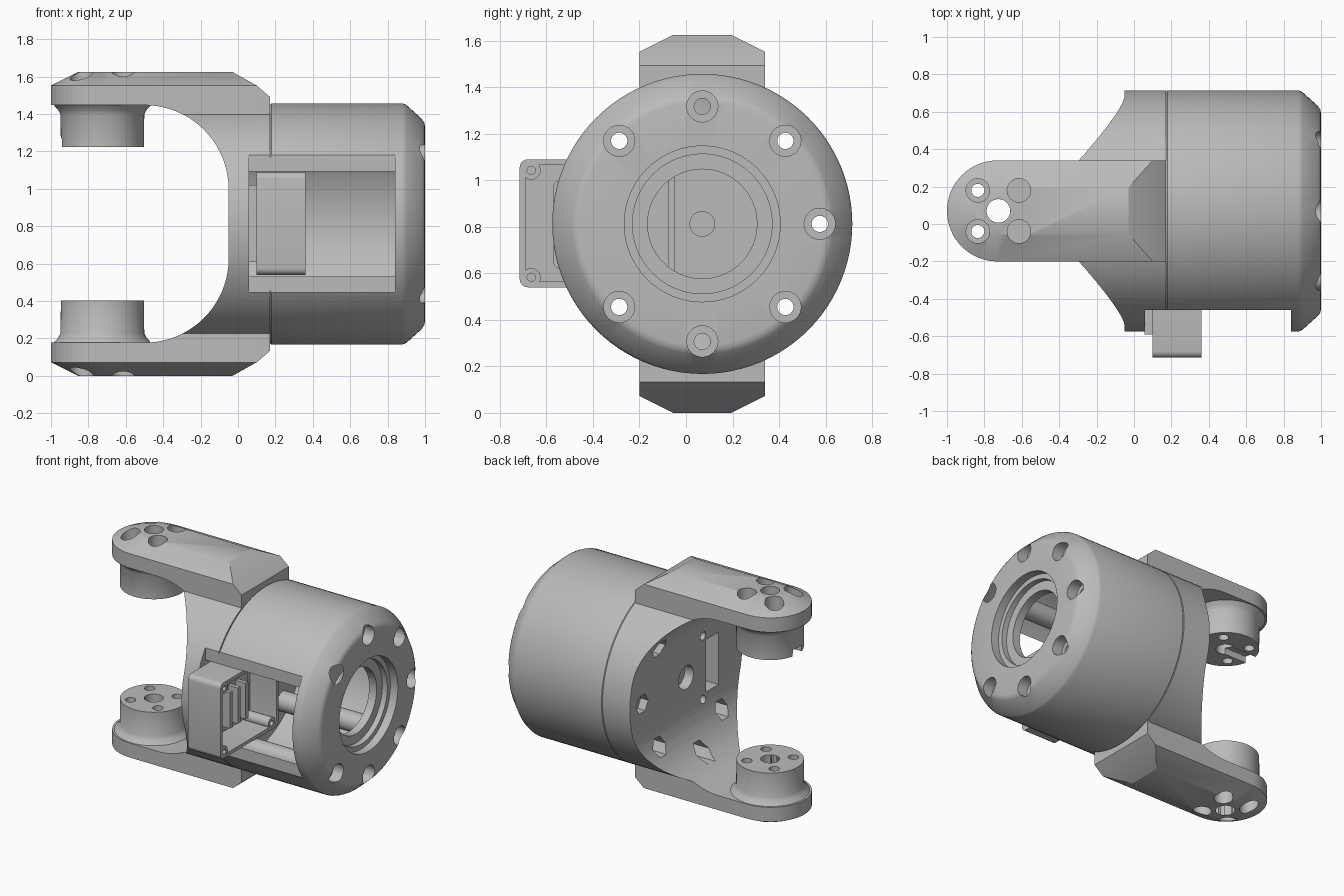
import bpy, bmesh, math
from mathutils import Matrix, Vector

if "Cube" in bpy.data.objects:
    bpy.data.objects.remove(bpy.data.objects["Cube"], do_unlink=True)

YC, ZC = 0.07, 0.8125          # axis of the round body
PIN_X = -0.725                 # axis of the fork pivots
BOLT_R = 0.505
TO_X = Matrix.Rotation(math.pi / 2, 4, 'Y')
SEG = 96

grey = bpy.data.materials.new("plain grey")
grey.use_nodes = True
grey.diffuse_color = (0.5, 0.5, 0.5, 1)
grey.node_tree.nodes["Principled BSDF"].inputs["Base Color"].default_value = (0.5, 0.5, 0.5, 1)


def finish(name, bm):
    bmesh.ops.remove_doubles(bm, verts=bm.verts, dist=1e-5)
    bmesh.ops.recalc_face_normals(bm, faces=bm.faces)
    mesh = bpy.data.meshes.new(name)
    bm.to_mesh(mesh)
    bm.free()
    mesh.materials.append(grey)
    obj = bpy.data.objects.new(name, mesh)
    bpy.context.collection.objects.link(obj)
    return obj


def bridge(bm, a, b):
    for i in range(len(a)):
        j = (i + 1) % len(a)
        bm.faces.new((a[i], a[j], b[j], b[i]))


def lathe(name, profile, matrix, seg=SEG):
    """Revolve a closed (height, radius) outline into a hollow solid."""
    bm = bmesh.new()
    rings = [[bm.verts.new(matrix @ Vector((r * math.cos(2 * math.pi * k / seg),
                                            r * math.sin(2 * math.pi * k / seg), h)))
              for k in range(seg)] for h, r in profile]
    for i, ring in enumerate(rings):
        bridge(bm, ring, rings[(i + 1) % len(rings)])
    return finish(name, bm)


def loft(name, layers):
    """Join matching outlines and cap both ends."""
    bm = bmesh.new()
    rings = [[bm.verts.new(p) for p in layer] for layer in layers]
    for a, b in zip(rings, rings[1:]):
        bridge(bm, a, b)
    bm.faces.new(rings[0])
    bm.faces.new(rings[-1])
    return finish(name, bm)


def rod(name, r, a, b, y=0, z=0, x=None, seg=32):
    """Cylinder from a to b along x, or along z when x is given."""
    def ring(t):
        pts = []
        for k in range(seg):
            c, s = (r * f(2 * math.pi * k / seg) for f in (math.cos, math.sin))
            pts.append((t, y + c, z + s) if x is None else (x + c, y + s, t))
        return pts
    return loft(name, [ring(a), ring(b)])


def box(name, x, y, z, bevel=0):
    bm = bmesh.new()
    size = [b - a for a, b in (x, y, z)]
    mid = [(a + b) / 2 for a, b in (x, y, z)]
    bmesh.ops.create_cube(bm, size=1, matrix=Matrix.Translation(mid) @ Matrix.Diagonal((*size, 1)))
    if bevel:
        edges = [e for e in bm.edges if abs(e.verts[0].co.x - e.verts[1].co.x) > 0.01]
        bmesh.ops.bevel(bm, geom=edges, offset=bevel, segments=5, profile=0.5, affect='EDGES')
    return finish(name, bm)


def combine(obj, other, op='DIFFERENCE'):
    mod = obj.modifiers.new("cut", 'BOOLEAN')
    mod.operation, mod.object, mod.solver = op, other, 'EXACT'
    bpy.context.view_layer.objects.active = obj
    bpy.ops.object.modifier_apply(modifier=mod.name)
    bpy.data.objects.remove(other, do_unlink=True)


def smooth(obj):
    bpy.ops.object.select_all(action='DESELECT')
    obj.select_set(True)
    bpy.context.view_layer.objects.active = obj
    bpy.ops.object.shade_smooth_by_angle(angle=math.radians(28))


def bolts():
    """Bolt positions, leaving out the one at the open window."""
    for k in range(8):
        if k != 4:
            a = k * math.pi / 4
            yield YC + BOLT_R * math.cos(a), ZC + BOLT_R * math.sin(a)


def arm_outline(h, r, x_end):
    arc = [math.pi / 2 + math.pi * k / 32 for k in range(33)]
    pts = [(-0.73 + r * math.cos(a), YC + r * math.sin(a), h) for a in arc]
    return pts + [(x_end, YC - r, h), (x_end, YC + r, h)]


# Fork: round base plus two chamfered arms
fork = rod("fork", 0.645, -0.45, 0.17, YC, ZC, seg=SEG)
for s in (1, -1):
    levels = ((0.4, 0.27, 0.17), (0.68, 0.27, 0.17), (0.74, 0.27, 0.1), (0.8125, 0.125, -0.03))
    arm = loft("arm", [arm_outline(ZC + s * h, r, e) for h, r, e in levels])
    combine(fork, arm, 'UNION')

# U-shaped gap between the arms
turn = [math.pi / 2 * k / 20 for k in range(21)]
half = [(-0.5 + 0.45 * math.cos(a), 0.185 + 0.45 * math.sin(a)) for a in turn]
gap = half + [(-1.2, 0.635)]
gap += [(x, -h) for x, h in reversed(gap)]
combine(fork, loft("gap", [[(x, y, ZC + h) for x, h in gap] for y in (-0.9, 0.9)]))

# Pivot bosses with flared feet
for s in (1, -1):
    foot = ((0.67, 0.25), (0.637, 0.262), (0.61, 0.237), (0.585, 0.224), (0.41, 0.222))
    profile = [(ZC + s * h, r) for h, r in foot]
    profile += [(profile[-1][0], 0.02), (profile[0][0], 0.02)]
    place = Matrix.Translation((PIN_X, YC, 0))
    combine(fork, lathe("boss", profile, place, 64), 'UNION')

# Pivot bores and counterbored screw holes
combine(fork, rod("bore", 0.063, -0.1, 1.8, YC, x=PIN_X))
for dx in (-0.11, 0.11):
    for dy in (-0.11, 0.11):
        x, y = PIN_X + dx, YC + dy
        combine(fork, rod("hole", 0.035, -0.1, 1.8, y, x=x))
        for s in (1, -1):
            combine(fork, rod("sink", 0.063, ZC + s * 0.7, ZC + s * 1.0, y, x=x))
combine(fork, box("key", (-1.1, PIN_X + 0.05), (YC - 0.05, YC + 0.05), (1.1, 1.27)))

# Hollow, window and fixings in the fork base
combine(fork, rod("hollow", 0.6, 0.06, 0.4, YC, ZC, seg=SEG))
combine(fork, box("window", (0.06, 0.4), (-1, -0.46), (0.3, 1.4)))
combine(fork, rod("recess", 0.085, -0.2, 0.02, YC, ZC))
combine(fork, box("slot", (-0.2, 0.2), (-0.3, -0.16), (0.62, 1.0)))
for dz in (-0.23, 0.23):
    combine(fork, rod("small_hole", 0.03, -0.2, 0.2, -0.12, ZC + dz))
for y, z in bolts():
    combine(fork, rod("bolt_hole", 0.035, -0.45, 0.2, y, z))
    combine(fork, rod("nut_pocket", 0.07, -0.45, 0.01, y, z, seg=6))
smooth(fork)

# Round housing with stepped bore and chamfered end
outline = [(0.17, 0.6), (0.17, 0.636), (0.178, 0.645), (0.88, 0.645), (0.9, 0.636),
           (0.985, 0.56), (0.996, 0.544), (1.0, 0.525), (1.0, 0.335), (0.94, 0.335),
           (0.94, 0.3), (0.9, 0.3), (0.9, 0.235), (0.84, 0.235), (0.84, 0.6)]
housing = lathe("housing", outline, Matrix.Translation((0, YC, ZC)) @ TO_X)
combine(housing, box("window", (0.1, 0.84), (-1, -0.46), (0.3, 1.4)))
for y, z in bolts():
    combine(housing, rod("bolt_hole", 0.035, 0.7, 1.1, y, z))
    combine(housing, rod("bolt_sink", 0.067, 0.92, 1.1, y, z))
smooth(housing)

# Spacer tubes inside the hollow
for y, z in bolts():
    if abs(abs(y - YC) - abs(z - ZC)) < 0.01:
        tube = lathe("spacer_tube", [(0.05, 0.035), (0.05, 0.07), (0.85, 0.07), (0.85, 0.035)],
                     Matrix.Translation((0, y, z)) @ TO_X, 32)
        smooth(tube)

# Open-sided module sticking out of the window
module = box("module_case", (0.1, 0.36), (-0.715, -0.05), (0.54, 1.09), 0.035)
combine(module, box("tray", (0.15, 0.5), (-0.69, -0.075), (0.565, 1.065), 0.03))
smooth(module)
box("module_flange", (0.055, 0.11), (-0.59, -0.1), (0.61, 1.02))
for y in (-0.665, -0.12):
    for dz in (-0.23, 0.23):
        post = lathe("module_post", [(0.14, 0.018), (0.14, 0.04), (0.355, 0.04), (0.355, 0.018)],
                     Matrix.Translation((0, y, ZC + dz)) @ TO_X, 24)
        smooth(post)
box("module_board", (0.14, 0.22), (-0.57, -0.2), (0.62, 1.0), 0.03)
for k in range(3):
    y = -0.52 + 0.09 * k
    box("module_rib", (0.2, 0.3), (y, y + 0.03), (0.68, 0.94))
hub = rod("centre_hub", 0.055, 0.05, 0.1, YC, ZC)
smooth(hub)
